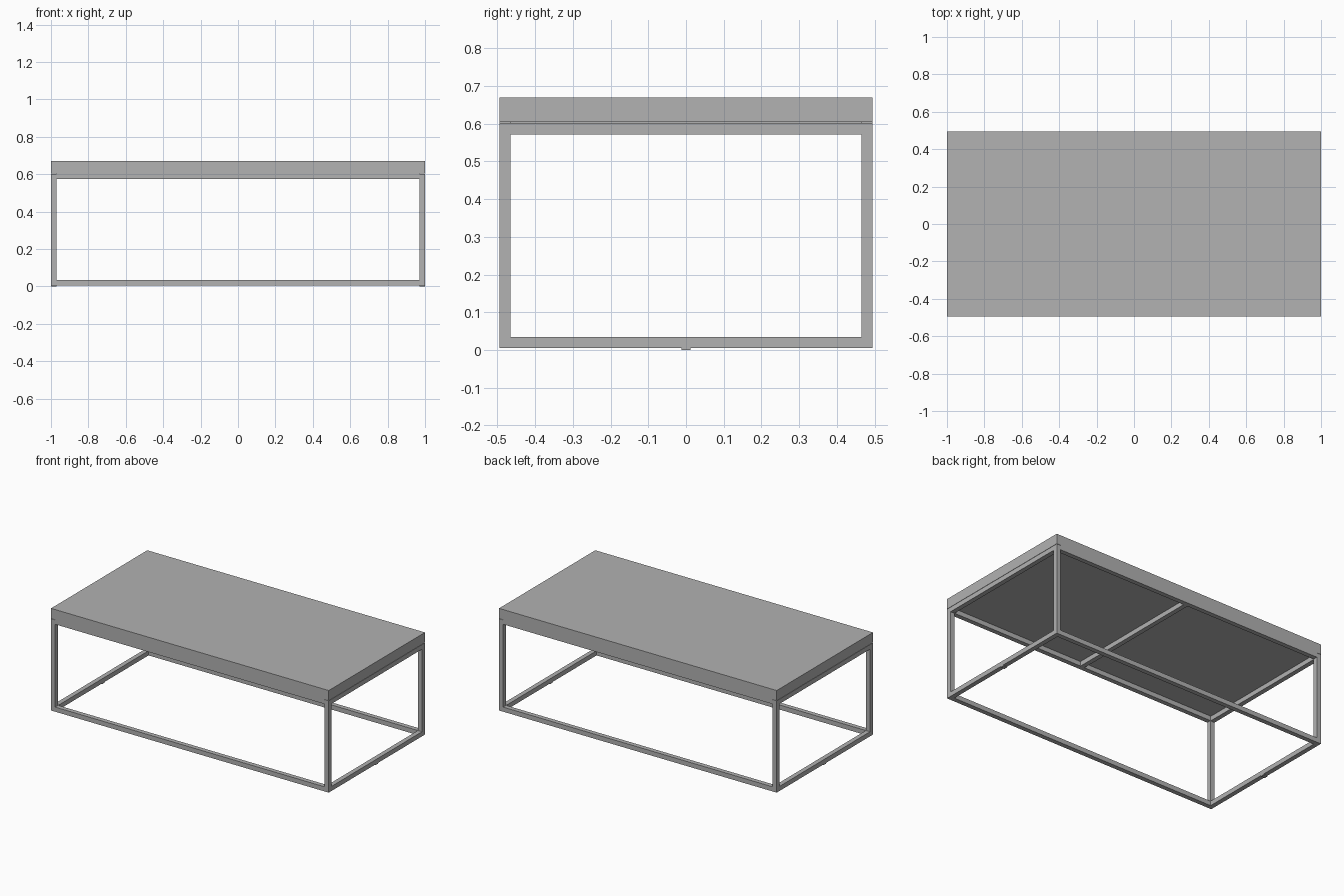
import bpy
import bmesh
from mathutils import Matrix, Vector

if "Cube" in bpy.data.objects:
    bpy.data.objects.remove(bpy.data.objects["Cube"])

# Overall dimensions
HALF_X, HALF_Y = 1.0, 0.495
FLOOR, FRAME_TOP, SLAB_BOTTOM, TOP = 0.005, 0.602, 0.604, 0.67
BAR = 0.03

grey = bpy.data.materials.new("plain_grey")
grey.use_nodes = True
colour = (0.445, 0.445, 0.445, 1)
grey.diffuse_color = colour
grey.node_tree.nodes["Principled BSDF"].inputs["Base Color"].default_value = colour


def finish(name, bm):
    bmesh.ops.recalc_face_normals(bm, faces=bm.faces)
    mesh = bpy.data.meshes.new(name)
    bm.to_mesh(mesh)
    bm.free()
    mesh.materials.append(grey)
    obj = bpy.data.objects.new(name, mesh)
    bpy.context.scene.collection.objects.link(obj)
    return obj


def box(name, low, high):
    low, high = Vector(low), Vector(high)
    bm = bmesh.new()
    place = Matrix.Translation((low + high) / 2) @ Matrix.Diagonal((*(high - low), 1))
    bmesh.ops.create_cube(bm, size=1, matrix=place)
    return finish(name, bm)


def end_frame(name, x):
    # Closed rectangular loop: legs, foot rail and top rail in one piece
    bm = bmesh.new()

    def loop(inset):
        y, low, high = HALF_Y - inset, FLOOR + inset, FRAME_TOP - inset
        return [bm.verts.new((x, a, b)) for a, b in
                ((-y, low), (y, low), (y, high), (-y, high))]

    outer, inner = loop(0), loop(BAR)
    faces = [bm.faces.new((outer[i], outer[(i + 1) % 4], inner[(i + 1) % 4], inner[i]))
             for i in range(4)]
    result = bmesh.ops.extrude_face_region(bm, geom=faces, use_keep_orig=True)
    moved = [v for v in result["geom"] if isinstance(v, bmesh.types.BMVert)]
    bmesh.ops.translate(bm, verts=moved, vec=(BAR, 0, 0))
    return finish(name, bm)


# Table top
box("table_top", (-HALF_X, -HALF_Y, SLAB_BOTTOM), (HALF_X, HALF_Y, TOP))

# End frames, each with a small pad under the middle of its foot rail
for side, x in (("right", -HALF_X), ("left", HALF_X - BAR)):
    end_frame(side + "_end_frame", x)
    box(side + "_foot_pad", (x, -0.012, 0), (x + BAR, 0.012, FLOOR))

# Long rails joining the end frames, top and bottom
inner_x = HALF_X - BAR
for side, y in (("front", -HALF_Y), ("back", HALF_Y - BAR)):
    box(side + "_lower_rail", (-inner_x, y, FLOOR), (inner_x, y + BAR, FLOOR + BAR))
    box(side + "_upper_rail", (-inner_x, y, SLAB_BOTTOM - BAR), (inner_x, y + BAR, SLAB_BOTTOM))

# Cross bar under the middle of the top
inner_y = HALF_Y - BAR
box("cross_bar", (-BAR / 2, -inner_y, SLAB_BOTTOM - BAR), (BAR / 2, inner_y, SLAB_BOTTOM))
